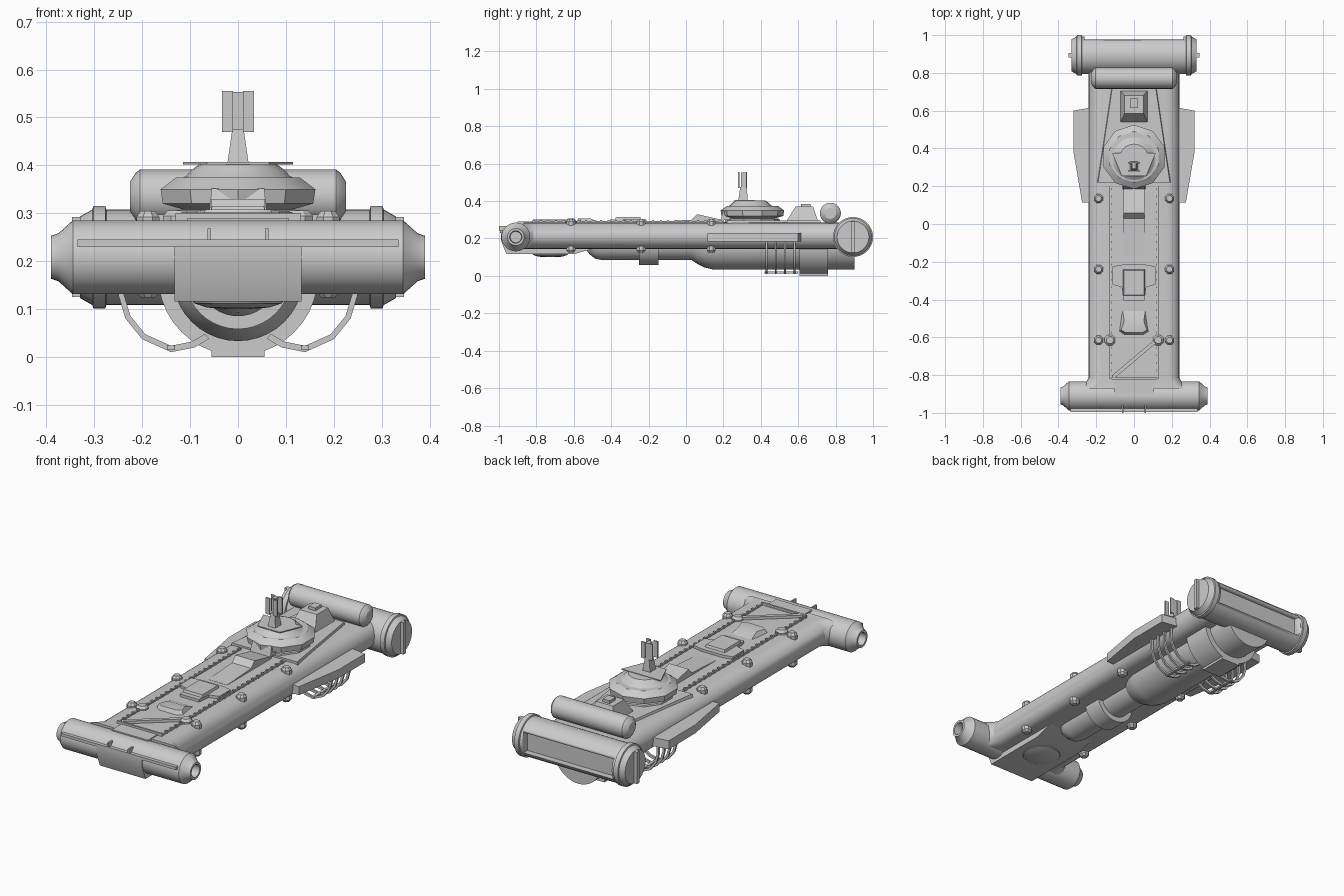
import bpy, bmesh, math
from mathutils import Vector

grey = bpy.data.materials.new("hull grey")
grey.diffuse_color = (0.6, 0.6, 0.6, 1)


def build(name, parts, angle=30):
    """Each part is a list of rings, skinned in order and capped at both ends."""
    bm = bmesh.new()
    for rings in parts:
        vs = [[bm.verts.new(p) for p in r] for r in rings]
        n = len(vs[0])
        for a, b in zip(vs, vs[1:]):
            for i in range(n):
                j = (i + 1) % n
                bm.faces.new((a[i], a[j], b[j], b[i]))
        bm.faces.new(vs[0])
        bm.faces.new(vs[-1])
    bmesh.ops.recalc_face_normals(bm, faces=bm.faces)
    me = bpy.data.meshes.new(name)
    bm.to_mesh(me)
    bm.free()
    me.materials.append(grey)
    me.shade_smooth()
    me.set_sharp_from_angle(angle=math.radians(angle))
    ob = bpy.data.objects.new(name, me)
    bpy.context.collection.objects.link(ob)
    return ob


def place(axis, t, a, b):
    return {"x": (t, a, b), "y": (a, t, b), "z": (a, b, t)}[axis]


def lathe(axis, ca, cb, profile, n=28, start=0, sweep=360):
    """Rings of (position, radius) along an axis; a sweep of 180 gives a half round."""
    k = n if sweep == 360 else n + 1
    ang = [math.radians(start + sweep * i / n) for i in range(k)]
    return [[place(axis, t, ca + r * math.cos(a), cb + r * math.sin(a)) for a in ang]
            for t, r in profile]


def prism(axis, pts, lo, hi):
    return [[place(axis, t, a, b) for a, b in pts] for t in (lo, hi)]


def box(x0, x1, y0, y1, z0, z1):
    return prism("z", [(x0, y0), (x1, y0), (x1, y1), (x0, y1)], z0, z1)


def frustum(pts, top, z0, z1):
    return [[(x, y, z0) for x, y in pts], [(x, y, z1) for x, y in top]]


def rect(w, y0, y1):
    return [(-w, y0), (w, y0), (w, y1), (-w, y1)]


def sym(pts):
    """Complete a right-hand outline with its mirror image."""
    return pts + [(-x, y) for x, y in reversed(pts)]


def mirrored(profile):
    return [(-t, r) for t, r in reversed(profile)] + profile


# Main hull: flat deck with rounded sides, flaring a little at the front
def hull_ring(y, cx):
    half = [(cx + 0.07 * math.cos(a), 0.215 + 0.07 * math.sin(a))
            for a in (math.radians(-90 + 15 * i) for i in range(13))]
    return [(x, y, z) for x, z in sym(half)]


build("main_hull", [[hull_ring(y, c) for y, c in
                     ((-0.87, 0.22), (-0.845, 0.19), (-0.815, 0.17), (0.84, 0.17))]])
build("deck_plate", [box(-0.128, 0.128, -0.82, 0.22, 0.27, 0.288)])
build("rear_deck", [frustum(sym([(0.2, 0.22), (0.125, 0.72)]),
                            sym([(0.19, 0.22), (0.115, 0.72)]), 0.26, 0.297)])

# Front cross tube with open ends
build("front_tube", [lathe("x", -0.91, 0.208, mirrored(
    [(0.345, 0.077), (0.375, 0.05), (0.39, 0.045), (0.39, 0.033), (0.35, 0.03)]))])
build("front_strip", [box(-0.335, 0.335, -0.995, -0.97, 0.23, 0.245)])
build("front_pegs", [box(s * 0.06 - 0.004, s * 0.06 + 0.004, -1.0, -0.96, 0.244, 0.268)
                     for s in (-1, 1)])
build("front_chin", [prism("x", [(-0.99, 0.23), (-0.99, 0.19), (-0.96, 0.116), (-0.6, 0.116),
                                 (-0.48, 0.15), (-0.6, 0.16), (-0.9, 0.23)], -0.133, 0.133)])
build("front_saddle", [box(-0.105, 0.105, -0.9, -0.81, 0.25, 0.29)])
build("belly_dome", [lathe("z", 0, -0.725, [(0.125, 0.1), (0.112, 0.092), (0.103, 0.065),
                                            (0.1, 0.02)])])

# Rear cross drum with slot
drum = build("rear_drum", [lathe("x", 0.893, 0.208, mirrored(
    [(0.275, 0.1), (0.277, 0.107), (0.302, 0.107), (0.304, 0.1), (0.33, 0.085)]), 36)])
cutter = build("slot_cutter", [box(-0.262, 0.262, 0.945, 1.1, 0.155, 0.262)])
cutter.hide_render = True
cutter.hide_viewport = True
cut = drum.modifiers.new("slot", "BOOLEAN")
cut.operation = "DIFFERENCE"
cut.object = cutter
cut.solver = "EXACT"
build("drum_end_bars", [box(s * 0.335 - 0.012, s * 0.335 + 0.012, 0.882, 0.904, 0.125, 0.292)
                        for s in (-1, 1)])
build("upper_rear_tube", [lathe("x", 0.772, 0.335, mirrored(
    [(0.205, 0.056), (0.213, 0.05), (0.226, 0.03)]))])

# Turret
build("turret_base", [lathe("z", 0, 0.355, [(0.28, 0.15), (0.305, 0.145), (0.308, 0.12),
                                            (0.32, 0.165), (0.35, 0.17), (0.375, 0.135)],
                            10, 18)])
build("turret_dome", [lathe("z", 0, 0.345, [(0.37, 0.125), (0.378, 0.108), (0.392, 0.095),
                                            (0.404, 0.078)], 20)])
build("turret_front_box", [frustum(rect(0.06, 0.185, 0.25), rect(0.055, 0.2, 0.25),
                                   0.3, 0.352)])
build("turret_plate", [prism("z", sym([(0.065, 0.255), (0.115, 0.375)]), 0.402, 0.407)])
build("mast", [frustum(rect(0.022, 0.28, 0.33), rect(0.012, 0.29, 0.325), 0.405, 0.475),
               box(-0.01, 0.01, 0.295, 0.325, 0.47, 0.553)])
build("mast_fins", [box(min(s * 0.01, s * 0.033), max(s * 0.01, s * 0.033), y, y + 0.007,
                        0.47, 0.555) for s in (-1, 1) for y in (0.278, 0.32)])

# Housing behind the turret
build("rear_housing", [frustum(rect(0.075, 0.53, 0.71), rect(0.05, 0.585, 0.68), 0.28, 0.37)])
build("rear_housing_cap", [box(-0.02, 0.02, 0.615, 0.665, 0.36, 0.385)])

# Deck fittings
build("deck_ramp", [prism("x", [(-0.17, 0.28), (-0.17, 0.289), (0.03, 0.3), (0.058, 0.33),
                                (0.2, 0.298), (0.2, 0.28)], -0.056, 0.056)])
build("deck_hatch", [prism("z", sym([(0.055, -0.405), (0.065, -0.335), (0.115, -0.32),
                                     (0.115, -0.225), (0.06, -0.215)]), 0.28, 0.302)])
build("deck_hatch_lid", [frustum(rect(0.058, -0.38, -0.24), rect(0.054, -0.375, -0.245),
                                 0.3, 0.315)])
build("forward_hatch", [frustum(sym([(0.05, -0.59), (0.08, -0.57), (0.062, -0.44)]),
                                sym([(0.045, -0.575), (0.068, -0.56), (0.052, -0.515)]),
                                0.28, 0.308)])

# Rails with posts, and the folded boom
rails = []
for s in (-1, 1):
    x = s * 0.125
    rails.append(box(x - 0.004, x + 0.004, -0.82, 0.2, 0.286, 0.294))
    for i in range(26):
        y = -0.815 + i * 0.04
        rails.append(box(x - 0.006, x + 0.006, y - 0.005, y + 0.005, 0.28, 0.3))
build("deck_rails", rails)
build("folded_boom", [
    prism("z", [(-0.118, -0.803), (-0.105, -0.818), (0.118, -0.63), (0.105, -0.615)],
          0.287, 0.302),
    box(-0.12, 0.12, -0.822, -0.812, 0.287, 0.3)])

# Round mooring studs on top and below
studs = []
for s in (-1, 1):
    for x, y in ((0.188, 0.135), (0.188, -0.24), (0.188, -0.615)):
        studs.append(lathe("z", s * x, y, [(0.25, 0.026), (0.292, 0.026), (0.305, 0.016)], 8, 22.5))
        studs.append(lathe("z", s * x, y, [(0.18, 0.026), (0.136, 0.026), (0.124, 0.016)], 8, 22.5))
    studs.append(lathe("z", s * 0.128, -0.615, [(0.27, 0.031), (0.294, 0.031), (0.306, 0.02)], 8, 22.5))
build("studs", studs)

# Side sponsons
build("side_sponsons", [prism("z", [(s * x, y) for x, y in (
    (0.2, 0.615), (0.235, 0.615), (0.32, 0.6), (0.32, 0.38), (0.275, 0.115), (0.2, 0.115))],
    0.185, 0.23) for s in (-1, 1)])

# Half-round belly engine
build("belly_engine", [lathe("y", 0, 0.17, [
    (-0.53, 0.035), (-0.515, 0.055), (-0.485, 0.078), (-0.45, 0.085), (0.03, 0.085),
    (0.06, 0.105), (0.1, 0.125), (0.15, 0.137), (0.9, 0.137)], 20, 180, 180)])
build("engine_collars", [lathe("y", 0, 0.17, [(-0.25, 0.112), (-0.148, 0.112)], 20, 180, 180),
                         lathe("y", 0, 0.17, [(0.608, 0.167), (0.758, 0.167)], 20, 180, 180)])

# Curved ribs under the sponsons
path = [(0.25, 0.19), (0.25, 0.13), (0.235, 0.08), (0.2, 0.037), (0.14, 0.01), (0.09, 0.02),
        (0.06, 0.038)]
centre = Vector((0.14, 0.13))
ribs = []
for s in (-1, 1):
    for y in (0.43, 0.48, 0.53, 0.58):
        rings = []
        for p in path:
            q = centre + (Vector(p) - centre) * 0.89
            rings.append([(s * u, y + d, w) for (u, w), d in
                          ((p, -0.005), (p, 0.005), (q, 0.005), (q, -0.005))])
        ribs.append(rings)
    ribs.append(box(s * 0.14 - 0.008, s * 0.14 + 0.008, 0.42, 0.6, 0.014, 0.024))
build("belly_ribs", ribs)

# Rest the lowest point on z = 0 with the collar keel
build("keel_pad", [box(-0.055, 0.055, 0.608, 0.758, 0.0, 0.03)])
